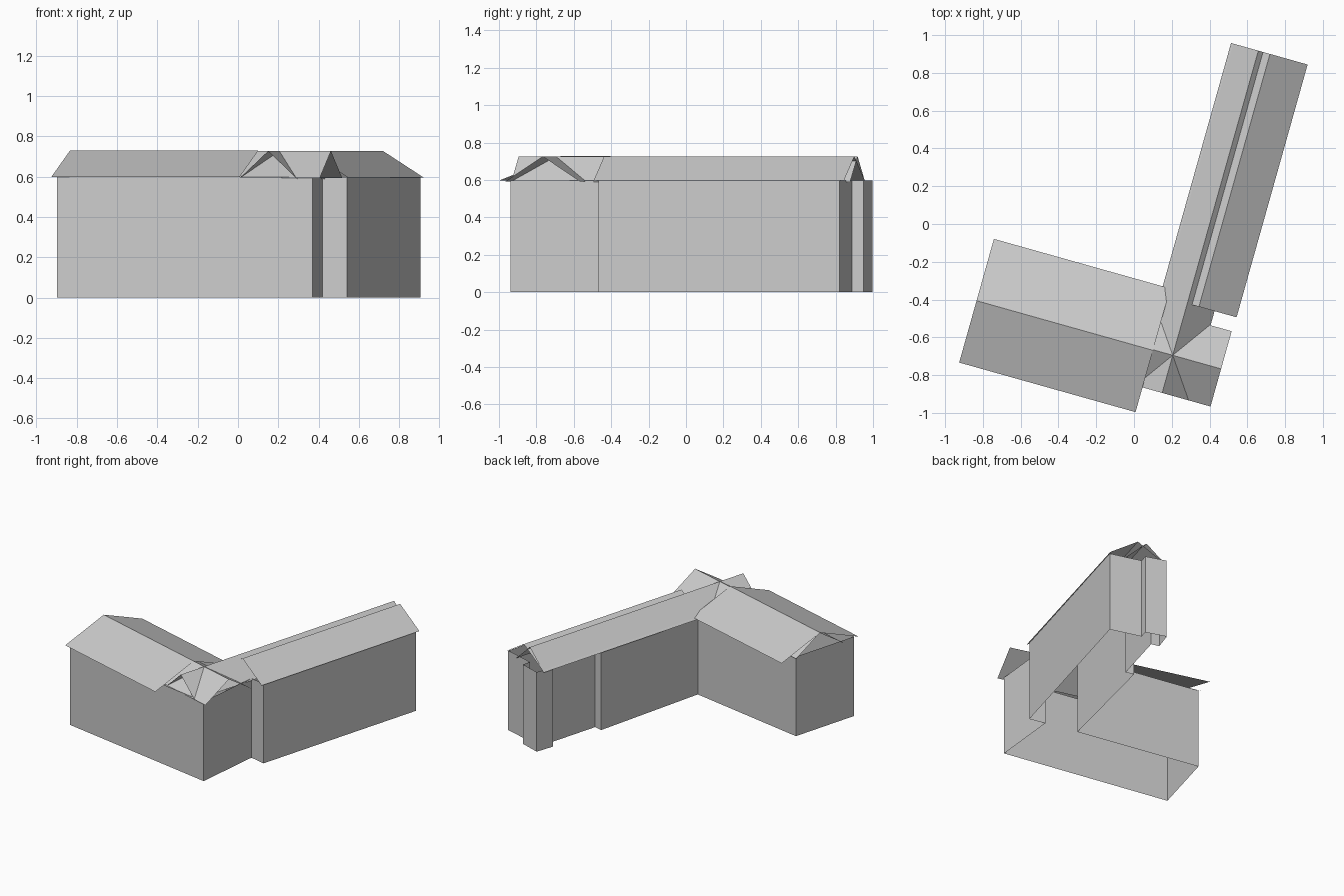
import bpy, math
from mathutils import Vector

if "Cube" in bpy.data.objects:
    bpy.data.objects.remove(bpy.data.objects["Cube"])

HUB = Vector((0.205, -0.695, 0))          # where the two main ridges cross
ANGLE = math.radians(15.7)
U = Vector((math.cos(ANGLE), -math.sin(ANGLE), 0))   # along the short wing
V = Vector((math.sin(ANGLE), math.cos(ANGLE), 0))    # along the long wing


def make(name, verts, faces):
    mesh = bpy.data.meshes.new(name)
    mesh.from_pydata(verts, [], faces)
    obj = bpy.data.objects.new(name, mesh)
    bpy.context.collection.objects.link(obj)
    return obj


def gable(name, along, across, start, end, half, ridge, eave, shift=0):
    """Open two-slope roof sheet: ridge runs along one axis, eaves on both sides."""
    profile = [(shift - half, eave), (shift, ridge), (shift + half, eave)]
    verts = [HUB + along * t + across * s + Vector((0, 0, z))
             for t in (start, end) for s, z in profile]
    faces = [(0, 1, 4, 3), (1, 2, 5, 4)]
    if along.cross(across).z > 0:
        faces = [f[::-1] for f in faces]
    return make(name, verts, faces)


# Walls: open shell raised from the footprint, no floor or ceiling
footprint = [(-0.898, -0.716), (0.37, -0.937), (0.42, -0.44), (0.54, -0.468),
             (0.905, 0.822), (0.677, 0.888), (0.695, 0.948), (0.545, 0.997),
             (0.50, 0.865), (0.56, 0.85), (0.446, 0.443), (0.385, 0.46),
             (0.175, -0.39), (-0.76, -0.222)]
n = len(footprint)
verts = [(x, y, z) for z in (0, 0.598) for x, y in footprint]
make("walls", verts, [(i, (i + 1) % n, n + (i + 1) % n, n + i) for i in range(n)])

# Short wing: wide roof over a narrower one that runs on to the corner
gable("short_wing_wide_roof", U, V, -1.078, -0.108, 0.34, 0.728, 0.598, -0.003)
gable("short_wing_narrow_roof", U, V, -1.075, 0.266, 0.207, 0.726, 0.592)

# Long wing: narrow roof through the corner, wide roof offset to the outer side
gable("long_wing_narrow_roof", V, U, -0.207, 1.675, 0.15, 0.726, 0.588)
gable("long_wing_wide_roof", V, U, 0.285, 1.675, 0.207, 0.726, 0.596, 0.064)
